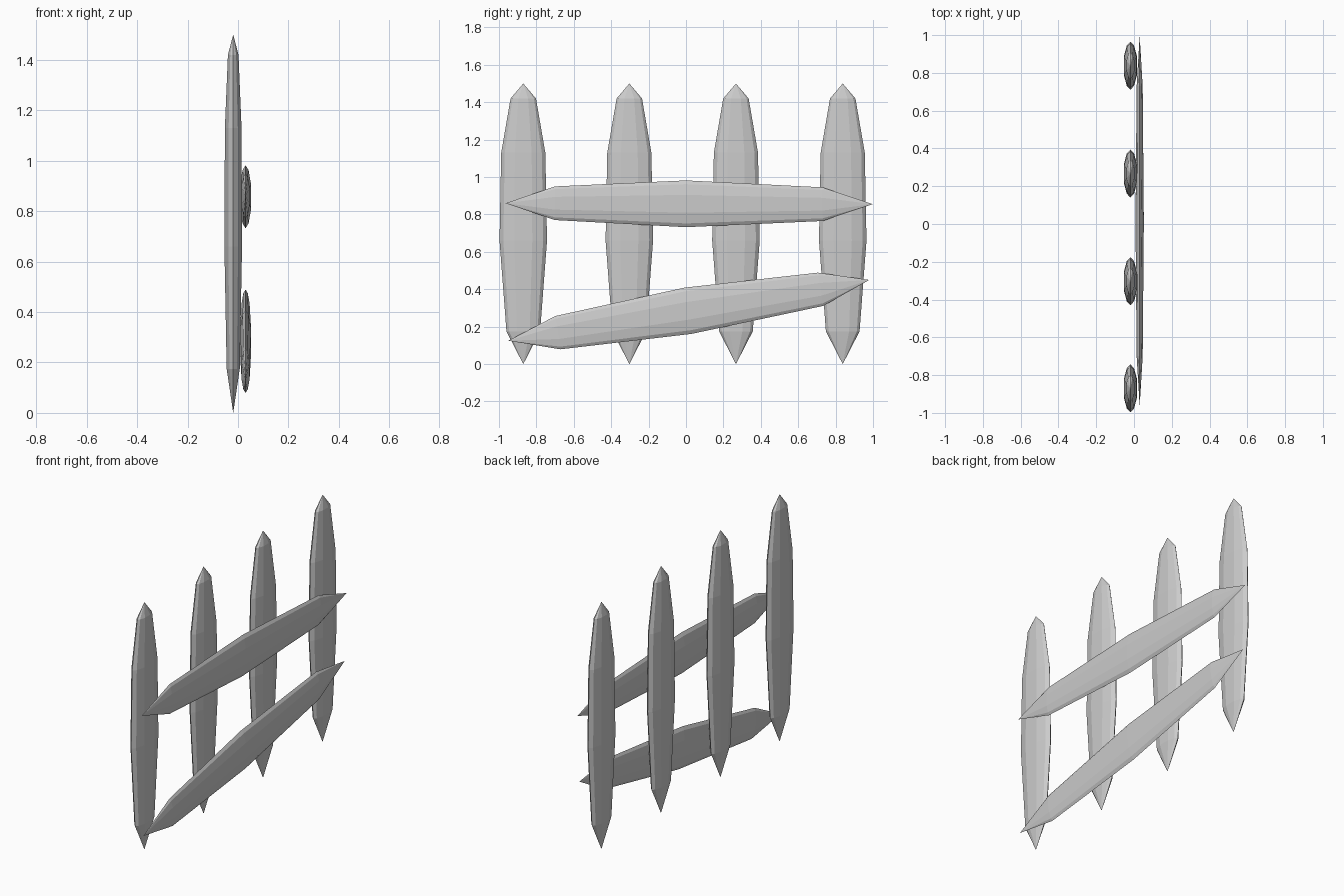
import bpy
import bmesh
from mathutils import Vector

if "Cube" in bpy.data.objects:
    bpy.data.objects.remove(bpy.data.objects["Cube"])

# Ten-sided board section: (across, depth) as fractions of the half sizes
SECTION = [(1, 0), (.84, .55), (.38, 1), (-.38, 1), (-.84, .55),
           (-1, 0), (-.84, -.55), (-.38, -1), (.38, -1), (.84, -.55)]


def board(name, x, start, end, rings, across):
    """Pointed plank in the YZ plane; rings are (y, z, half width, half depth)."""
    bm = bmesh.new()
    ax = Vector(across).normalized()
    loops = []
    for y, z, hw, hd in rings:
        c = Vector((x, y, z))
        loops.append([bm.verts.new(c + ax * (a * hw) + Vector((d * hd, 0, 0)))
                      for a, d in SECTION])
    n = len(SECTION)
    for lo, hi in zip(loops, loops[1:]):
        for i in range(n):
            j = (i + 1) % n
            bm.faces.new((lo[i], lo[j], hi[j], hi[i]))
    for tip, loop in ((start, loops[0]), (end, loops[-1])):
        t = bm.verts.new((x, *tip))
        for i in range(n):
            bm.faces.new((loop[i], loop[(i + 1) % n], t))
    bmesh.ops.recalc_face_normals(bm, faces=bm.faces)
    me = bpy.data.meshes.new(name)
    bm.to_mesh(me)
    bm.free()
    ob = bpy.data.objects.new(name, me)
    bpy.context.collection.objects.link(ob)


# Upright pickets
for k, y in enumerate((-.87, -.303, .267, .838)):
    board(f"picket_{k + 1}", -.019, (y, 0), (y, 1.5),
          [(y, .175, .09, .026), (y, .66, .127, .035),
           (y, 1.13, .118, .033), (y, 1.42, .068, .021)], (0, 1, 0))

# Level upper rail
board("upper_rail", .03, (-.965, .86), (.998, .855),
      [(-.70, .86, .09, .016), (0, .857, .125, .022), (.73, .855, .09, .016)],
      (0, 0, 1))

# Slipped, slanted lower rail
board("lower_rail", .03, (-.95, .125), (.98, .45),
      [(-.685, .168, .09, .016), (.01, .285, .125, .022), (.72, .40, .09, .016)],
      (0, -.16, 1))
